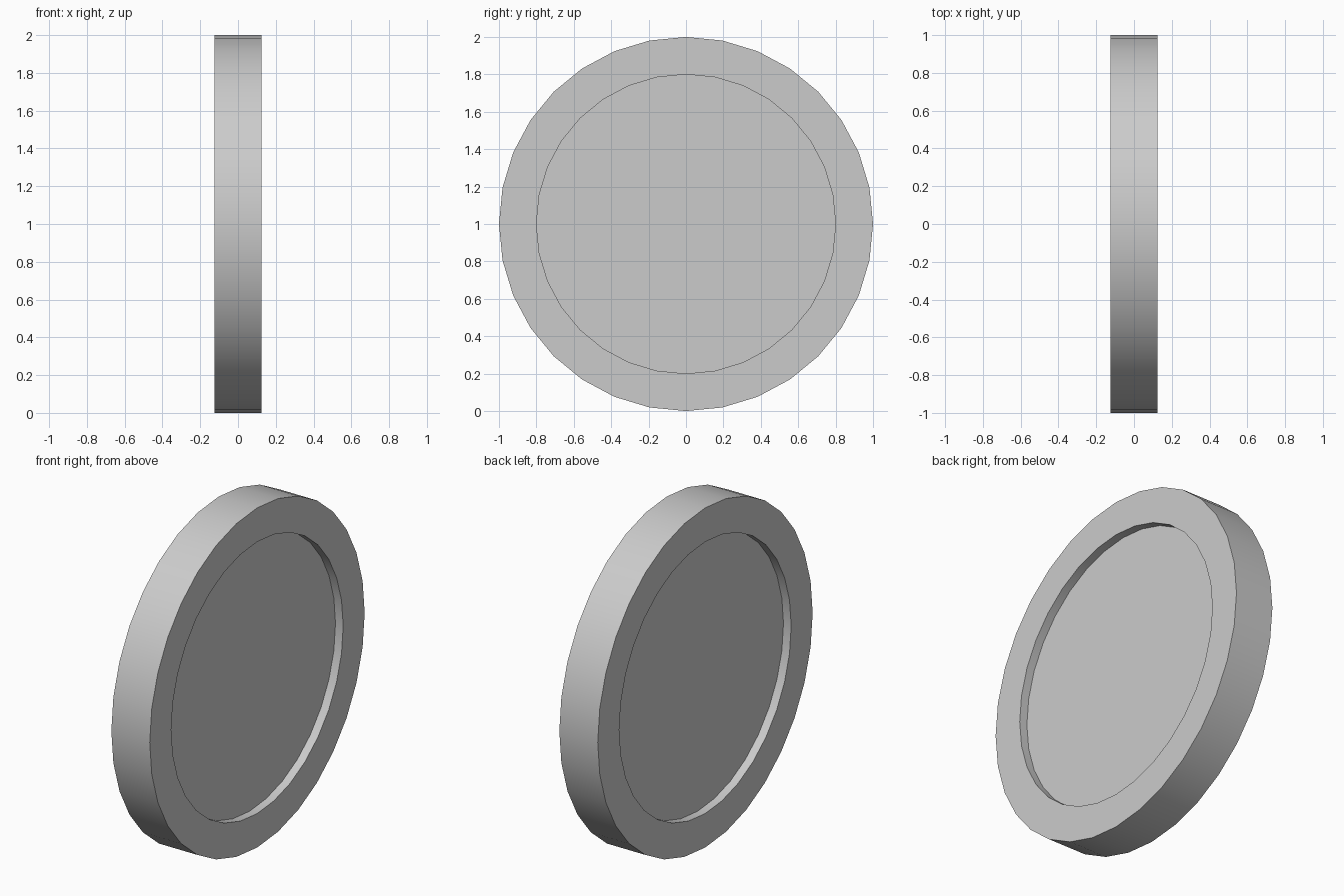
import bpy, bmesh
from math import sin, cos, tau

if "Cube" in bpy.data.objects:
    bpy.data.objects.remove(bpy.data.objects["Cube"])

SIDES = 32
R_OUT, R_IN = 1.0, 0.8
HALF, FLOOR = 0.125, 0.075  # half thickness of rim and of recessed panel

bm = bmesh.new()


def ring(x, r):
    """Circle of vertices around the x axis, first vertex at the top."""
    return [bm.verts.new((x, r * sin(tau * i / SIDES), 1 + r * cos(tau * i / SIDES)))
            for i in range(SIDES)]


# Profile from one recessed face, over the rim, to the other
profile = [(-FLOOR, R_IN), (-HALF, R_IN), (-HALF, R_OUT),
           (HALF, R_OUT), (HALF, R_IN), (FLOOR, R_IN)]
rings = [ring(x, r) for x, r in profile]
for a, b in zip(rings, rings[1:]):
    for i in range(SIDES):
        j = (i + 1) % SIDES
        bm.faces.new((a[i], a[j], b[j], b[i]))

# Recessed panels on both sides
bm.faces.new(rings[0])
bm.faces.new(rings[-1])
bmesh.ops.recalc_face_normals(bm, faces=bm.faces)

mesh = bpy.data.meshes.new("rimmed_disc")
bm.to_mesh(mesh)
bm.free()
disc = bpy.data.objects.new("rimmed_disc", mesh)
bpy.context.collection.objects.link(disc)
bpy.context.view_layer.objects.active = disc
disc.select_set(True)
bpy.ops.object.shade_smooth_by_angle()
